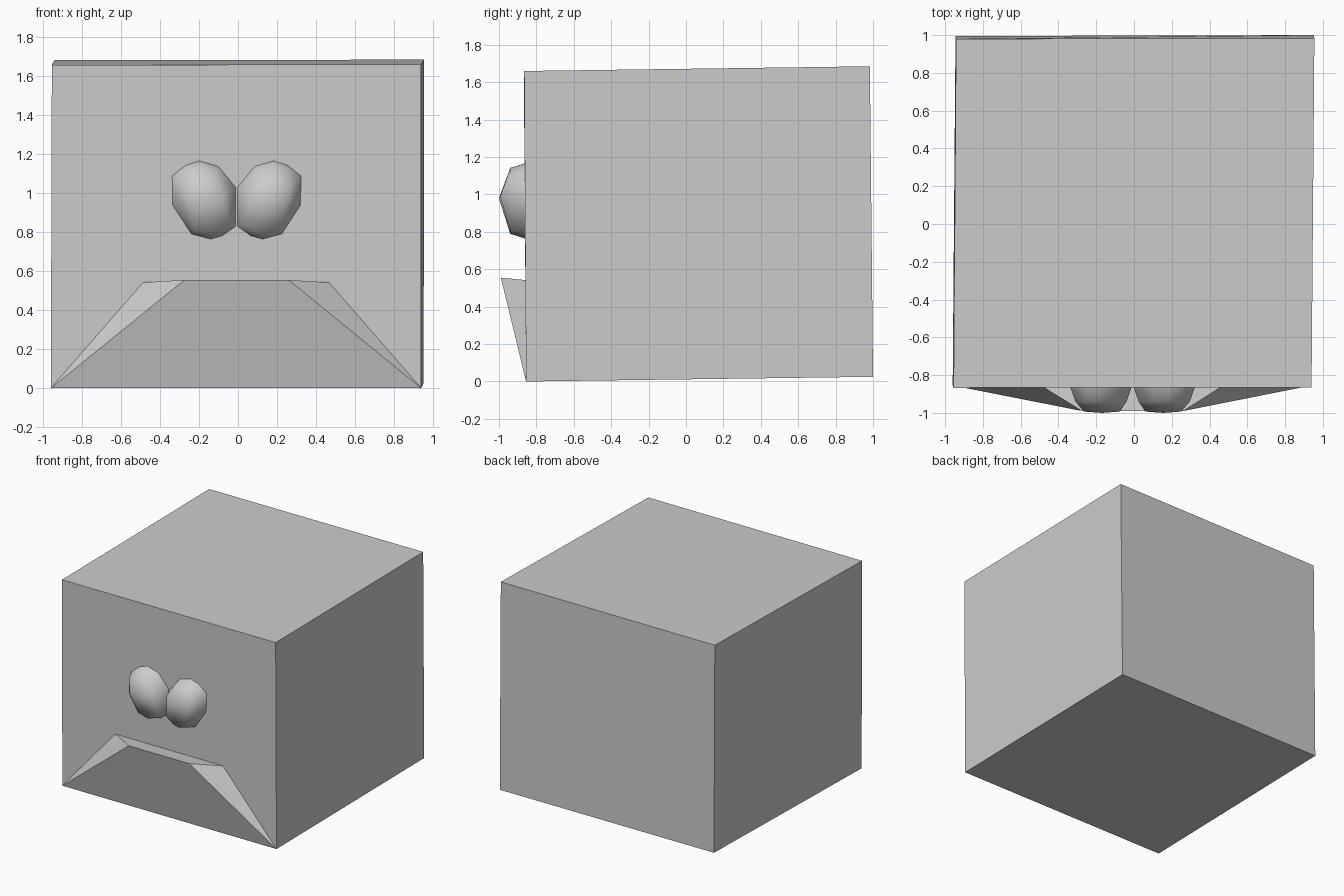
import bpy
import bmesh

if "Cube" in bpy.data.objects:
    bpy.data.objects.remove(bpy.data.objects["Cube"])


def hull(name, points, smooth=False):
    """Convex solid wrapped around a few corner points."""
    bm = bmesh.new()
    for p in points:
        bm.verts.new(p)
    res = bmesh.ops.convex_hull(bm, input=bm.verts[:])
    loose = {g for g in res["geom_interior"] + res["geom_unused"]
             if isinstance(g, bmesh.types.BMVert)}
    if loose:
        bmesh.ops.delete(bm, geom=list(loose), context='VERTS')
    if not smooth:
        bmesh.ops.dissolve_limit(bm, angle_limit=0.03,
                                 verts=bm.verts[:], edges=bm.edges[:])
    bmesh.ops.recalc_face_normals(bm, faces=bm.faces[:])
    for f in bm.faces:
        f.smooth = smooth
    mesh = bpy.data.meshes.new(name)
    bm.to_mesh(mesh)
    bm.free()
    obj = bpy.data.objects.new(name, mesh)
    bpy.context.collection.objects.link(obj)
    return obj


# Slightly leaning block body
hull("body", [
    (-0.96, -0.855, 0.0), (0.94, -0.855, 0.0),
    (-0.945, 0.995, 0.025), (0.952, 1.0, 0.025),
    (-0.955, -0.867, 1.658), (0.94, -0.865, 1.66),
    (-0.942, 0.98, 1.683), (0.955, 0.983, 1.685),
])

# Jutting lip: from the bottom corners up to a short front edge
hull("lip", [
    (-0.96, -0.855, 0.0), (0.94, -0.855, 0.0),
    (-0.49, -0.857, 0.542), (0.47, -0.857, 0.542),
    (-0.275, -0.99, 0.555), (0.26, -0.99, 0.555),
])

# Faceted bulging eyes: outline at the wall, smaller ring, front ridge
outline = [(-0.34, 1.09), (-0.27, 1.145), (-0.20, 1.168), (-0.10, 1.14),
           (-0.01, 1.03), (-0.01, 0.83), (-0.08, 0.78), (-0.14, 0.763),
           (-0.24, 0.79), (-0.338, 0.94)]
cx, cz = -0.173, 0.968
eye = [(x, -0.856, z) for x, z in outline]
eye += [(cx + (x - cx) * 0.82, -0.94, cz + (z - cz) * 0.87) for x, z in outline]
eye += [(-0.265, -0.993, 0.99), (-0.17, -1.0, 0.98), (-0.075, -0.993, 0.97)]

hull("left_eye", eye, True)
hull("right_eye", [(-0.015 - x, y, z) for x, y, z in eye], True)

# Keep the sharp rims crisp on the smooth eyes
bpy.ops.object.select_all(action='DESELECT')
for name in ("left_eye", "right_eye"):
    obj = bpy.data.objects[name]
    obj.select_set(True)
    bpy.context.view_layer.objects.active = obj
bpy.ops.object.shade_smooth_by_angle(angle=1.0)
